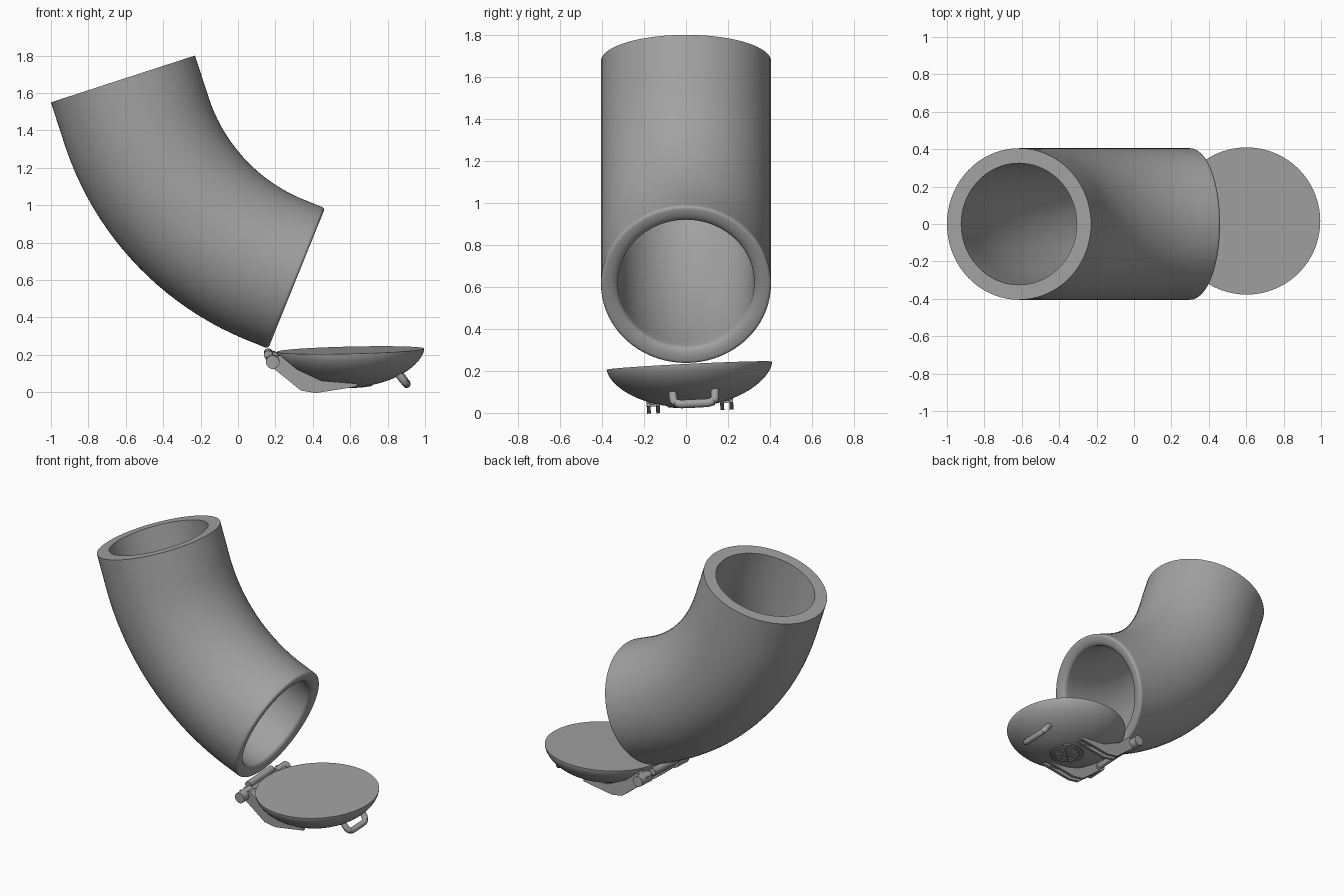
import bpy, bmesh
from math import sin, cos, pi, radians, tan
from mathutils import Vector, Matrix

cube = bpy.data.objects.get("Cube")
if cube:
    bpy.data.objects.remove(cube)

grey = bpy.data.materials.new("grey metal")
grey.use_nodes = True
COLOUR = (0.36, 0.36, 0.36, 1)
grey.diffuse_color = COLOUR
grey.node_tree.nodes["Principled BSDF"].inputs["Base Color"].default_value = COLOUR


def finish(name, bm, matrix=None):
    """Turn a bmesh into a shaded object."""
    bmesh.ops.recalc_face_normals(bm, faces=bm.faces)
    mesh = bpy.data.meshes.new(name)
    bm.to_mesh(mesh)
    bm.free()
    mesh.materials.append(grey)
    ob = bpy.data.objects.new(name, mesh)
    bpy.context.collection.objects.link(ob)
    if matrix:
        ob.matrix_world = matrix
    bpy.ops.object.select_all(action='DESELECT')
    ob.select_set(True)
    bpy.context.view_layer.objects.active = ob
    bpy.ops.object.shade_smooth_by_angle(angle=radians(35))


def skin(name, rings, matrix=None, loop=False):
    """Bridge equal rings of points; cap the ends unless they loop."""
    bm = bmesh.new()
    rows = [[bm.verts.new(p) for p in ring] for ring in rings]
    n = len(rows[0])
    pairs = list(zip(rows, rows[1:])) + ([(rows[-1], rows[0])] if loop else [])
    for a, b in pairs:
        for i in range(n):
            j = (i + 1) % n
            bm.faces.new((a[i], a[j], b[j], b[i]))
    if not loop:
        bm.faces.new(rows[0])
        bm.faces.new(rows[-1])
    finish(name, bm, matrix)


def circle(centre, u, v, r, n):
    return [centre + (u * cos(2 * pi * i / n) + v * sin(2 * pi * i / n)) * r
            for i in range(n)]


X, Y, Z = Vector((1, 0, 0)), Vector((0, 1, 0)), Vector((0, 0, 1))


def tube(name, pts, r, n=16, matrix=None, loop=False):
    """Round bar swept along points."""
    rings = []
    for i, p in enumerate(pts):
        if loop:
            d = pts[(i + 1) % len(pts)] - pts[i - 1]
        else:
            d = pts[min(i + 1, len(pts) - 1)] - pts[max(i - 1, 0)]
        d.normalize()
        # the handle and hinge bars never run along Z; rings and spokes lie flat
        side = Z if abs(d.z) < 0.6 else X
        u = d.cross(side).normalized()
        rings.append(circle(p, u, d.cross(u), r, n))
    skin(name, rings, matrix, loop)


# Elbow pipe: straight, bend, straight, with a hollow bore
START = Vector((-0.615, 0, 1.675))
A0, TURN, BEND = radians(-72), radians(50), 1.29
TANGENT = BEND * tan(TURN / 2)
FIRST, LAST = 0.837 - TANGENT, 0.722 - TANGENT
ARC = BEND * TURN
LENGTH = FIRST + ARC + LAST


def station(s):
    """Centre and heading at distance s along the pipe."""
    t = min(max(s - FIRST, 0), ARC)
    a = A0 + t / BEND
    p = START + Vector((cos(A0), 0, sin(A0))) * min(s, FIRST)
    p += Vector((sin(a) - sin(A0), 0, cos(A0) - cos(a))) * BEND
    d = Vector((cos(a), 0, sin(a)))
    return p + d * max(s - FIRST - ARC, 0), d


OUTER, INNER, LIP, EDGE, STEPS = 0.405, 0.325, 0.055, 0.016, 28
DEEP = 0.03
stops = [(LENGTH - DEEP) * i / STEPS for i in range(STEPS + 1)]
quarter = [i * pi / 12 for i in range(7)]
section = [(s, OUTER) for s in stops]
section += [(LENGTH - EDGE + EDGE * sin(a), OUTER - EDGE + EDGE * cos(a)) for a in quarter]
section += [(LENGTH - DEEP + DEEP * cos(a), INNER + LIP * (1 - sin(a))) for a in quarter[:-1]]
section += [(s, INNER) for s in reversed(stops)]
rings = []
for s, r in section:
    p, d = station(s)
    rings.append(circle(p, Y, d.cross(Y), r, 72))
skin("elbow_pipe", rings, loop=True)

# Lid frame: slightly tilted, origin at the centre of the flat top
lid = (Matrix.Translation((0.602, 0.016, 0.225))
       @ Matrix.Rotation(radians(-1.3), 4, 'Y') @ Matrix.Rotation(radians(2.8), 4, 'X'))
R, DEPTH = 0.394, 0.197


def dome(r):
    """Height of the domed underside at radius r."""
    return -DEPTH * max(1 - (r / R) ** 2, 0) ** 0.6


radii = [R * cos(k * pi / 36) for k in range(18)]
skin("domed_lid", [circle(Z * dome(r), X, Y, r, 72) for r in radii], lid)

# Handle: bent bar below the free edge of the lid
top, low, half, bend = Vector((0.245, 0.015, -0.12)), Vector((0.296, 0.015, -0.188)), 0.1, 0.04
drop = (low - top).normalized()
path = [top - Y * half]
for k in range(6):
    a = k * pi / 10
    path.append(low - Y * (half - bend + bend * cos(a)) - drop * bend * (1 - sin(a)))
path += [Vector((p.x, 2 * top.y - p.y, p.z)) for p in reversed(path)]
tube("lid_handle", path, 0.02, 12, lid)

# Medallion: rings and spokes in low relief under the lid
for name, r in (("outer_medallion_ring", 0.108), ("inner_medallion_ring", 0.085)):
    tube(name, circle(Z * dome(r), X, Y, r, 40), 0.006, 8, lid, True)
for k in range(4):
    d = X * cos(k * pi / 4) + Y * sin(k * pi / 4)
    tube("medallion_spoke", [d * t + Z * dome(t) for t in (-0.085, -0.04, 0, 0.04, 0.085)],
         0.005, 8, lid)

# Hinge arms: paired side plates joined by a web
outline = [(-0.455, -0.02), (-0.375, -0.01), (-0.29, -0.085), (-0.16, -0.15), (0.03, -0.17),
           (0.03, -0.185), (-0.19, -0.215), (-0.27, -0.2), (-0.43, -0.065)]
web = [(-0.42, -0.02), (-0.375, -0.01), (-0.29, -0.085), (-0.16, -0.15), (-0.02, -0.175),
       (-0.02, -0.185), (-0.17, -0.17), (-0.3, -0.105)]


def plate(name, shape, y0, y1):
    skin(name, [[Vector((x, y, z)) for x, z in shape] for y in (y0, y1)], lid)


for side in (-1, 1):
    mid = side * 0.175 - 0.006
    for edge in (-0.022, 0.022):
        plate("hinge_arm_plate", outline, mid + edge - 0.009, mid + edge + 0.009)
    plate("hinge_arm_web", web, mid - 0.022, mid + 0.022)

# Hinge: thin pin, end barrels and the rod fixed to the pipe
PIN = Vector((-0.418, -0.006, -0.042))
tube("hinge_pin", [PIN - Y * 0.2, PIN + Y * 0.2], 0.02, 20, lid)
for side in (-1, 1):
    tube("hinge_barrel", [PIN + Y * side * 0.14, PIN + Y * side * 0.26], 0.036, 24, lid)
FIX = PIN + Vector((-0.022, 0, 0.032))
tube("pipe_hinge_rod", [FIX - Y * 0.13, FIX + Y * 0.13], 0.024, 20, lid)
